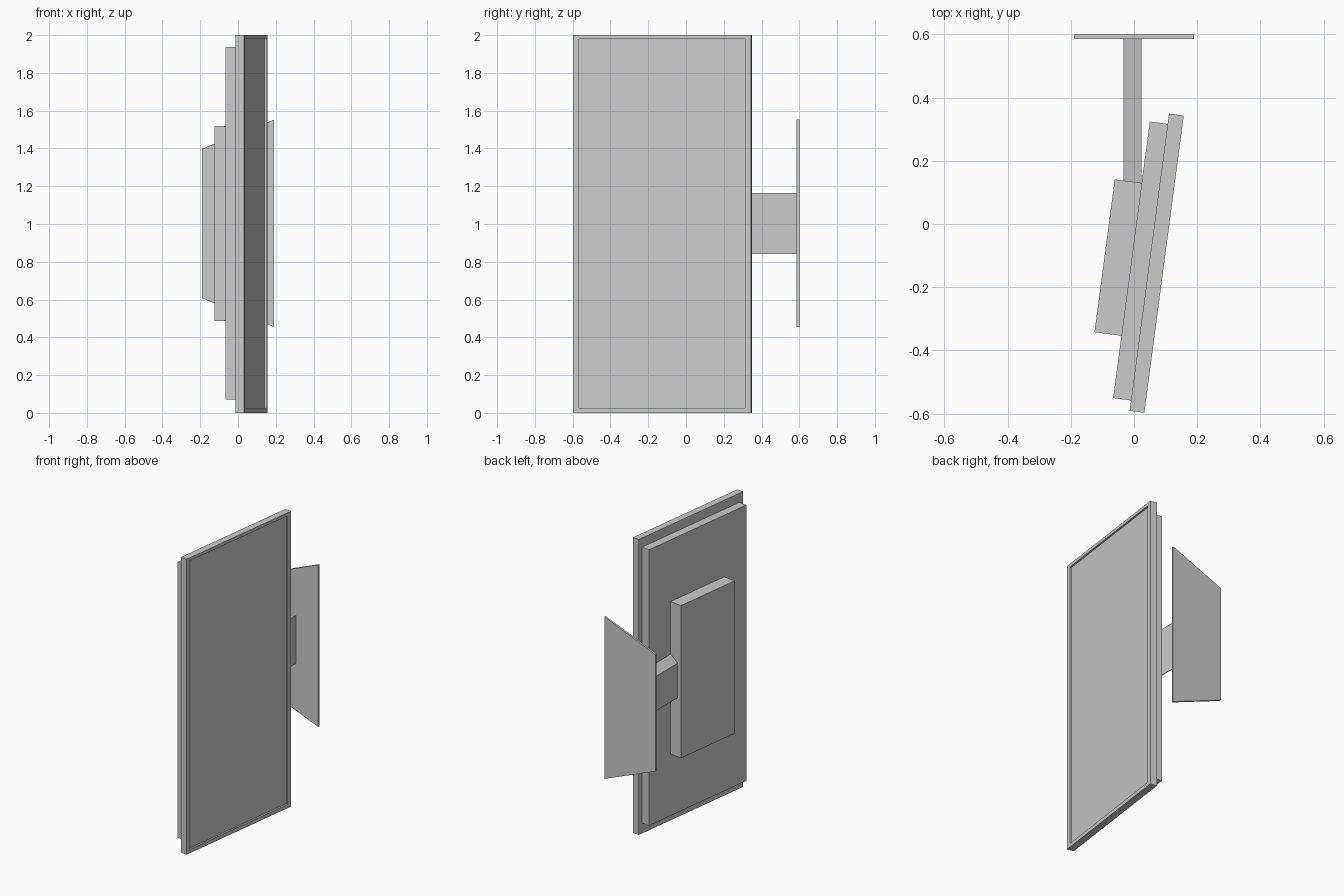
import bpy, bmesh, math
from mathutils import Vector

if "Cube" in bpy.data.objects:
    bpy.data.objects.remove(bpy.data.objects["Cube"])

TILT = -math.radians(7.55)


def prism(name, outline, y0, y1, turn=0.0):
    """Extrude an x-z outline from y0 to y1, then turn it about the z axis."""
    bm = bmesh.new()
    face = bm.faces.new([bm.verts.new((x, y0, z)) for x, z in outline])
    ext = bmesh.ops.extrude_face_region(bm, geom=[face])
    for v in ext["geom"]:
        if isinstance(v, bmesh.types.BMVert):
            v.co.y = y1
    bmesh.ops.recalc_face_normals(bm, faces=bm.faces)
    mesh = bpy.data.meshes.new(name)
    bm.to_mesh(mesh)
    bm.free()
    obj = bpy.data.objects.new(name, mesh)
    obj.rotation_euler.z = turn
    bpy.context.collection.objects.link(obj)
    return obj


def rect(x0, x1, z0, z1):
    return [(x0, z0), (x1, z0), (x1, z1), (x0, z1)]


# Wall mount: tapered plate and tapered arm
prism("wall_plate", [(-0.19, 0.607), (0.19, 0.455), (0.19, 1.552), (-0.19, 1.398)], 0.586, 0.6)
prism("arm", [(-0.033, 0.886), (0.023, 0.84), (0.023, 1.165), (-0.033, 1.12)], 0.132, 0.586)

# Swivelled display: housing, back panel, front frame
prism("rear_housing", rect(-0.079, 0.007, 0.487, 1.52), -0.356, 0.132, TILT)
prism("back_panel", rect(0.007, 0.064, 0.07, 1.938), -0.555, 0.328, TILT)
frame = prism("screen_frame", rect(0.064, 0.111, 0, 2), -0.588, 0.361, TILT)

# Recessed screen with a thin bezel
bm = bmesh.new()
bm.from_mesh(frame.data)
bm.normal_update()
front = max(bm.faces, key=lambda f: f.normal.x)
bmesh.ops.inset_individual(bm, faces=[front], thickness=0.03)
for v in front.verts:
    v.co.y = 0.330 if v.co.y > 0 else -0.557
    v.co.z = 1.979 if v.co.z > 1 else 0.026
wall = bmesh.ops.inset_individual(bm, faces=[front], thickness=0.0)
bmesh.ops.translate(bm, verts=list(front.verts), vec=Vector((-0.012, 0, 0)))
bm.to_mesh(frame.data)
bm.free()
